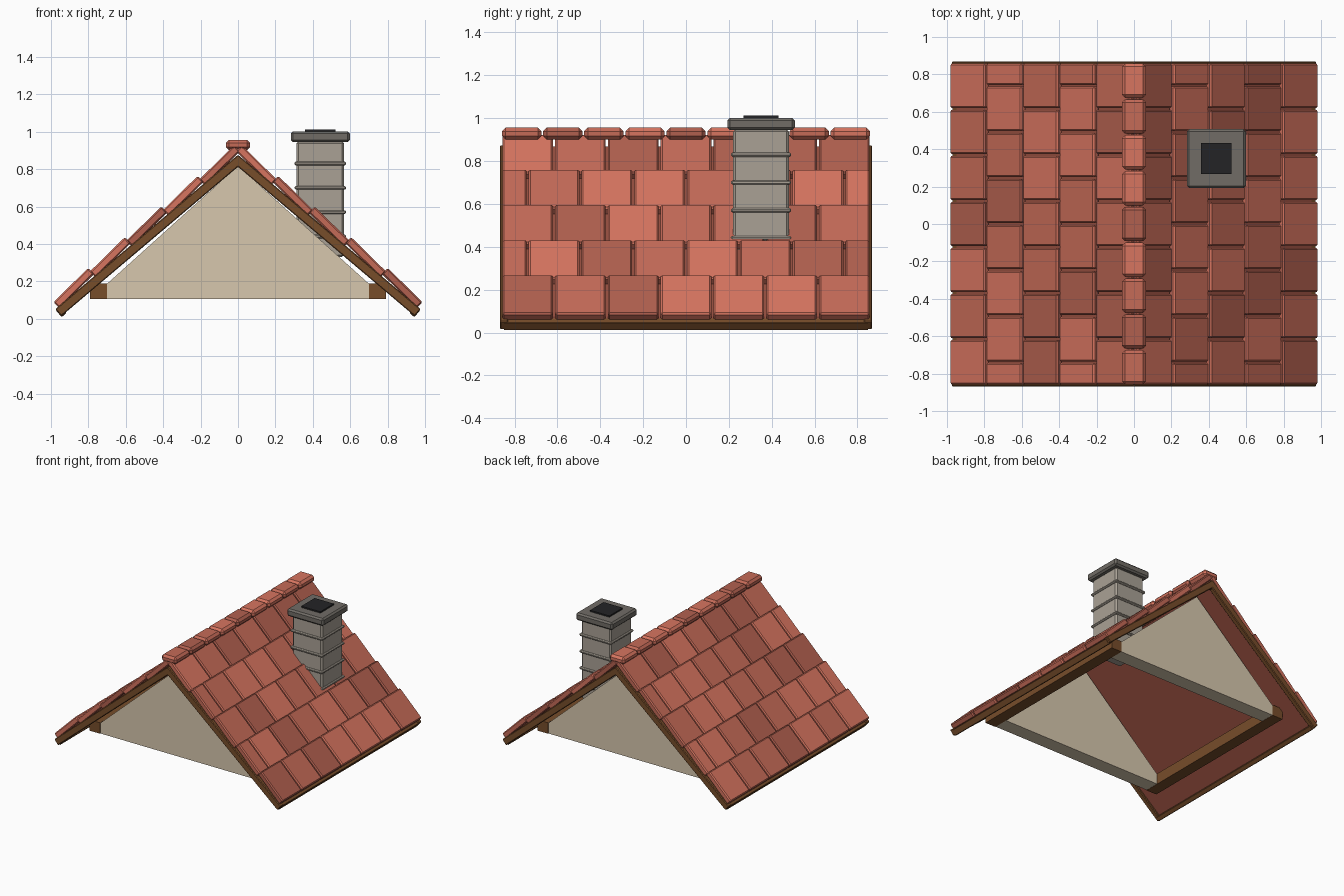
import bpy, bmesh, math, random
from mathutils import Matrix, Vector

if "Cube" in bpy.data.objects:
    bpy.data.objects.remove(bpy.data.objects["Cube"])

random.seed(4)
PITCH = math.atan(0.845)      # roof deck slope
TILT = math.radians(44.5)     # tiles kick up slightly at their upper end
HALF = 0.862                  # half length of roof along y


def material(name, rgb):
    m = bpy.data.materials.new(name)
    m.diffuse_color = (*[(c / 255) ** 2.2 for c in rgb], 1)
    m.use_nodes = True
    m.node_tree.nodes["Principled BSDF"].inputs["Base Color"].default_value = m.diffuse_color
    return m


TILES = [material("tile_light", (214, 116, 96)),
         material("tile_mid", (196, 106, 88)),
         material("tile_dark", (176, 96, 80))]
DECK = material("deck_red", (150, 80, 66))
WOOD = material("wood", (118, 78, 46))
PLASTER = material("plaster", (214, 198, 172))
STONE = material("stone", (168, 160, 148))
CAP = material("cap_stone", (112, 108, 102))
DARK = material("flue_dark", (40, 40, 42))


def add_box(bm, centre, size, angle=0, mat=0):
    """Box turned by angle about y."""
    m = (Matrix.Translation(centre) @ Matrix.Rotation(angle, 4, 'Y')
         @ Matrix.Diagonal((*size, 1)))
    verts = bmesh.ops.create_cube(bm, size=1, matrix=m)["verts"]
    for f in {f for v in verts for f in v.link_faces}:
        f.material_index = mat


def finish(name, bm, mats, bevel=0):
    bmesh.ops.recalc_face_normals(bm, faces=bm.faces)
    me = bpy.data.meshes.new(name)
    bm.to_mesh(me)
    bm.free()
    for m in mats:
        me.materials.append(m)
    ob = bpy.data.objects.new(name, me)
    bpy.context.collection.objects.link(ob)
    if bevel:
        b = ob.modifiers.new("bevel", 'BEVEL')
        b.width, b.segments = bevel, 1
    return ob


def box(name, centre, size, mat, angle=0, bevel=0):
    bm = bmesh.new()
    add_box(bm, centre, size, angle)
    return finish(name, bm, [mat], bevel)


def prism(name, points, y0, y1, mat, bevel=0):
    """Extrude an xz outline along y."""
    bm = bmesh.new()
    f = bm.faces.new([bm.verts.new((x, y0, z)) for x, z in points])
    r = bmesh.ops.extrude_face_region(bm, geom=[f])
    bmesh.ops.translate(bm, vec=(0, y1 - y0, 0),
                        verts=[v for v in r["geom"] if isinstance(v, bmesh.types.BMVert)])
    return finish(name, bm, [mat], bevel)


def chevron(x, apex, thick):
    """Inverted V outline with roof pitch and vertical thickness."""
    k = math.tan(PITCH)
    c = thick * math.sin(PITCH) * math.cos(PITCH)   # square-cut eave end
    low = apex - k * x
    up = (x + c, apex + thick - k * (x + c))
    return [(0, apex), (x, low), up, (0, apex + thick), (-up[0], up[1]), (-x, low)]


# Roof deck and bargeboards
prism("roof_deck", chevron(0.94, 0.832, 0.035), -0.85, 0.85, DECK)
for s, end in ((-1, "front"), (1, "back")):
    a, b = sorted((s * 0.83, s * 0.868))
    prism(end + "_bargeboard", chevron(0.945, 0.812, 0.065), a, b, WOOD, 0.005)

# Roof tiles: five staggered courses per side
tile_w, tile_len, tile_t = 2 * HALF / 7, 0.262, 0.045
for s, side in ((-1, "left"), (1, "right")):
    for row in range(5):
        bm = bmesh.new()
        cuts = [-HALF + tile_w * i for i in range(8)]
        if row % 2:
            cuts = [-HALF] + [c + tile_w / 2 for c in cuts[:-1]] + [HALF]
        # upper outer corner of the course, then step back to the tile centre
        px, pz = 0.80 - 0.195 * row, 0.272 + 0.164 * row
        down = Vector((math.cos(TILT), -math.sin(TILT)))
        nrm = Vector((math.sin(TILT), math.cos(TILT)))
        c = Vector((px, pz)) + down * tile_len / 2 - nrm * tile_t / 2
        for a, b in zip(cuts, cuts[1:]):
            add_box(bm, (s * c.x, (a + b) / 2, c.y),
                    (tile_len, b - a - 0.01, tile_t), s * TILT, random.randrange(3))
        finish(f"{side}_tile_course_{row + 1}", bm, TILES, 0.008)

    # Eave fascia and wall plate
    box(side + "_fascia", (s * 0.945, 0, 0.038), (0.035, 1.70, 0.048), WOOD, s * PITCH, 0.004)
    box(side + "_wall_plate", (s * 0.745, 0, 0.147), (0.09, 1.392, 0.085), WOOD)

# Ridge caps
bm = bmesh.new()
cap_w = 2 * HALF / 9
for i in range(9):
    add_box(bm, (0, -HALF + cap_w * (i + 0.5), 0.928), (0.13, cap_w - 0.008, 0.056),
            0, random.randrange(3))
finish("ridge_caps", bm, TILES, 0.017)

# Gable walls
for s, end in ((-1, "front"), (1, "back")):
    a, b = sorted((s * 0.58, s * 0.694))
    prism(end + "_gable", [(-0.79, 0.106), (0.79, 0.106), (0, 0.817)], a, b, PLASTER)

# Chimney
cx, cy = 0.44, 0.35
box("chimney_shaft", (cx, cy, 0.64), (0.255, 0.26, 0.62), STONE, 0, 0.012)
bm = bmesh.new()
for z in (0.44, 0.57, 0.70, 0.83):
    add_box(bm, (cx, cy, z), (0.275, 0.28, 0.02))
finish("chimney_bands", bm, [STONE], 0.006)
box("chimney_cap", (cx, cy, 0.973), (0.315, 0.315, 0.058), CAP, 0, 0.012)
box("chimney_flue", (cx, cy, 1.0), (0.165, 0.165, 0.026), DARK)
